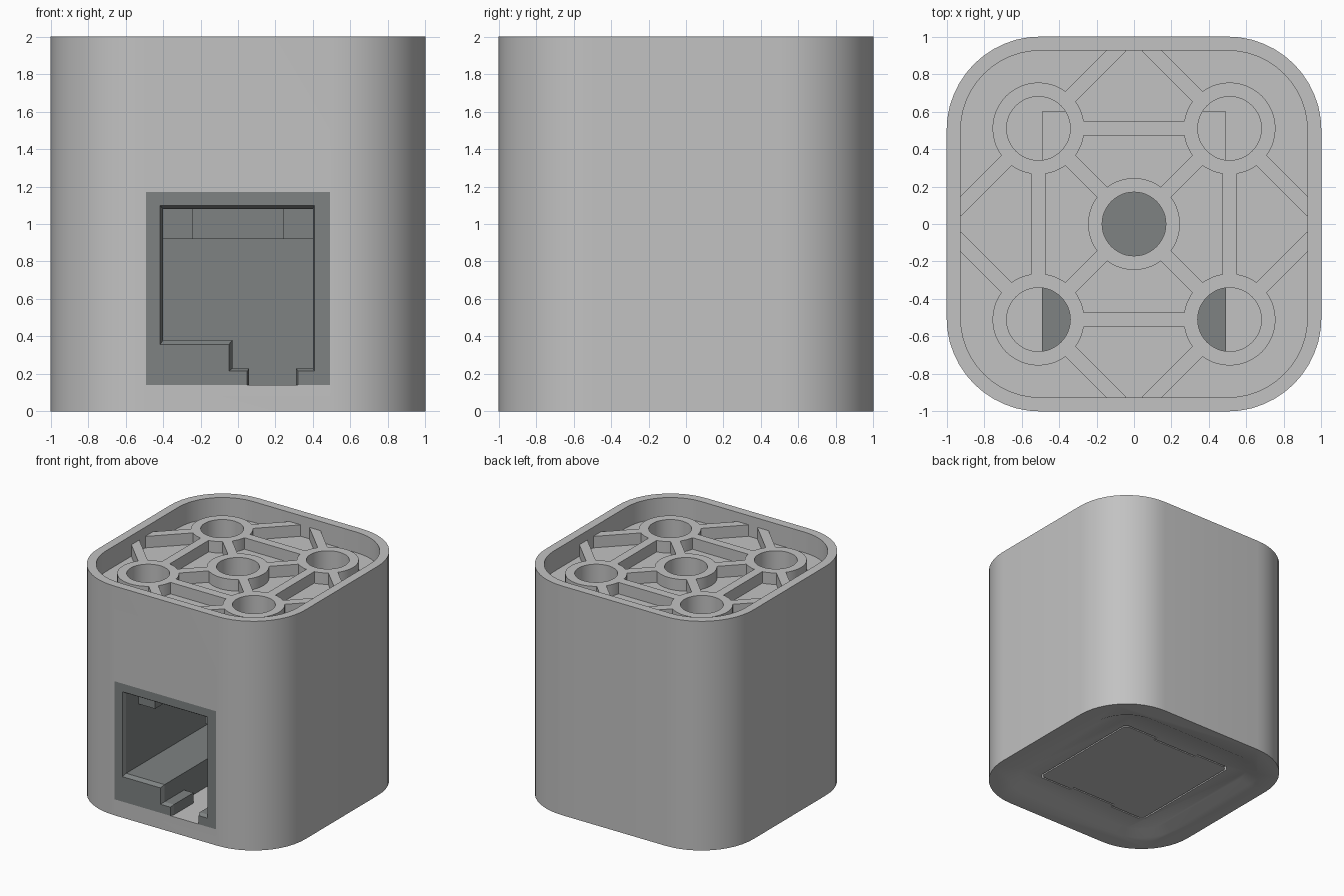
import bpy, bmesh, math
from mathutils import Vector

if "Cube" in bpy.data.objects:
    bpy.data.objects.remove(bpy.data.objects["Cube"])


def material(name, rgb):
    m = bpy.data.materials.new(name)
    m.diffuse_color = (*rgb, 1)
    m.use_nodes = True
    m.node_tree.nodes["Principled BSDF"].inputs["Base Color"].default_value = m.diffuse_color
    return m


LIGHT = material("light_grey", (0.54, 0.54, 0.54))
DARK = material("dark_grey", (0.21, 0.225, 0.225))


def loft(name, rings, mat=LIGHT):
    """Closed solid through a list of matching point rings."""
    bm = bmesh.new()
    loops = [[bm.verts.new(p) for p in ring] for ring in rings]
    n = len(loops[0])
    for a, b in zip(loops, loops[1:]):
        for i in range(n):
            j = (i + 1) % n
            bm.faces.new((a[i], a[j], b[j], b[i]))
    bm.faces.new(loops[0])
    bm.faces.new(loops[-1])
    bmesh.ops.recalc_face_normals(bm, faces=bm.faces)
    me = bpy.data.meshes.new(name)
    bm.to_mesh(me)
    bm.free()
    me.materials.append(mat)
    ob = bpy.data.objects.new(name, me)
    bpy.context.collection.objects.link(ob)
    return ob


def rounded(h, r, z, seg=12):
    """Rounded square outline of half size h at height z."""
    pts = []
    for q in range(4):
        a0 = q * math.pi / 2
        cx = (h - r) * (1 if q in (0, 3) else -1)
        cy = (h - r) * (1 if q in (0, 1) else -1)
        for i in range(seg + 1):
            a = a0 + math.pi / 2 * i / seg
            pts.append((cx + r * math.cos(a), cy + r * math.sin(a), z))
    return pts


def circle(c, r, z, seg=48):
    return [(c[0] + r * math.cos(2 * math.pi * i / seg),
             c[1] + r * math.sin(2 * math.pi * i / seg), z) for i in range(seg)]


def box(name, x, y, z, mat=LIGHT):
    return loft(name, [[(x[0], y[0], k), (x[1], y[0], k), (x[1], y[1], k), (x[0], y[1], k)] for k in z], mat)


def activate(ob):
    bpy.ops.object.select_all(action='DESELECT')
    ob.select_set(True)
    bpy.context.view_layer.objects.active = ob


def cut(ob, cutter):
    mod = ob.modifiers.new("cut", 'BOOLEAN')
    mod.operation = 'DIFFERENCE'
    mod.solver = 'EXACT'
    mod.object = cutter
    activate(ob)
    bpy.ops.object.modifier_apply(modifier=mod.name)
    bpy.data.objects.remove(cutter)


def smooth(ob):
    activate(ob)
    bpy.ops.object.shade_smooth_by_angle(angle=math.radians(30))


P = 0.51
corners = [(sx * P, sy * P) for sx in (-1, 1) for sy in (-1, 1)]
centres = corners + [(0, 0)]
FLOOR, RIB_TOP = 1.82, 1.92

# Outer shell: hollow, open-topped tray above, shallow dish below
body = loft("body_shell", [rounded(1, 0.5, 0), rounded(1, 0.5, 2)])
cut(body, loft("cavity", [rounded(0.92, 0.42, 0.14), rounded(0.92, 0.42, 1.74)]))
cut(body, loft("tray", [rounded(0.925, 0.425, FLOOR), rounded(0.925, 0.425, 2.1)]))
cut(body, loft("dish", [rounded(0.86, 0.36, -0.02), rounded(0.74, 0.26, 0.04)]))
cut(body, box("window", (-0.49, 0.49), (-1.1, -0.85), (0.14, 1.17)))
for c in centres:
    cut(body, loft("hole", [circle(c, 0.17, 1.6), circle(c, 0.17, 1.9)]))


# Base hatch with a thin seam and a notch on two edges
def hatch_outline(s, k, z):
    half = [(s, -s + k), (s, s - k), (s - k, s), (0.22, s), (0.22, s - 0.03), (-0.22, s - 0.03), (-0.22, s), (-s + k, s)]
    return [(x, y, z) for x, y in half] + [(-x, -y, z) for x, y in half]


cut(body, loft("hatch_seat", [hatch_outline(0.56, 0.03, -0.02), hatch_outline(0.56, 0.03, 0.08)]))
loft("base_hatch", [hatch_outline(0.547, 0.03, 0.04), hatch_outline(0.547, 0.03, 0.085)])
smooth(body)

# Raised rings around the five top holes
for i, c in enumerate(centres):
    ring = loft(f"top_ring_{i}", [circle(c, 0.245, FLOOR - 0.01), circle(c, 0.245, RIB_TOP)])
    cut(ring, loft("bore", [circle(c, 0.17, FLOOR - 0.1), circle(c, 0.17, RIB_TOP + 0.1)]))
    smooth(ring)


# Ribs linking the rings and bracing them to the wall
def rib(name, a, b, start, end):
    a, b = Vector((*a, 0)), Vector((*b, 0))
    d = (b - a).normalized()
    n = Vector((-d.y, d.x, 0)) * 0.0385
    a, b = a + d * start, b - d * end
    loft(name, [[p + Vector((0, 0, z)) for p in (a - n, b - n, b + n, a + n)] for z in (FLOOR - 0.01, RIB_TOP)])


for s in (-1, 1):
    rib("cross_rib", (-P, s * P), (P, s * P), 0.22, 0.22)
    rib("cross_rib", (s * P, -P), (s * P, P), 0.22, 0.22)
for x, y in corners:
    sx, sy = math.copysign(1, x), math.copysign(1, y)
    rib("diagonal_rib", (0, 0), (x, y), 0.22, 0.22)
    rib("wall_rib", (x, y), (sx * 0.07, sy * 0.95), 0.22, 0)
    rib("wall_rib", (x, y), (sx * 0.95, sy * 0.07), 0.22, 0)

# Front socket: dark block with a stepped, chamfered opening
socket = box("socket_block", (-0.49, 0.49), (-1, 0.25), (0.14, 1.17), DARK)
inner = [(-0.4, 1.08), (-0.4, 0.38), (-0.03, 0.38), (-0.03, 0.23), (0.06, 0.23), (0.06, 0.1),
         (0.31, 0.1), (0.31, 0.23), (0.4, 0.23), (0.4, 1.08)]
mouth = [(-0.42, 1.105), (-0.42, 0.35), (-0.055, 0.35), (-0.055, 0.21), (0.045, 0.21), (0.045, 0.08),
         (0.325, 0.08), (0.325, 0.21), (0.41, 0.21), (0.41, 1.105)]
cut(socket, loft("opening", [[(x, y, z) for x, z in prof]
                             for prof, y in ((mouth, -1.01), (inner, -0.97), (inner, 0.15))], DARK))
cut(socket, box("floor_gap", (-0.03, 0.4), (-0.7, 0.15), (0.1, 0.3), DARK))
for s in (-1, 1):
    box("socket_stop", sorted((s * 0.24, s * 0.4)), (-0.8, -0.65), (0.92, 1.09), DARK)
box("socket_beam", (-0.4, 0.4), (-0.1, 0.16), (0.92, 1.09), DARK)

# Light housing behind the socket
box("socket_rear", (-0.49, 0.49), (0.25, 0.6), (0.14, 1.17))
